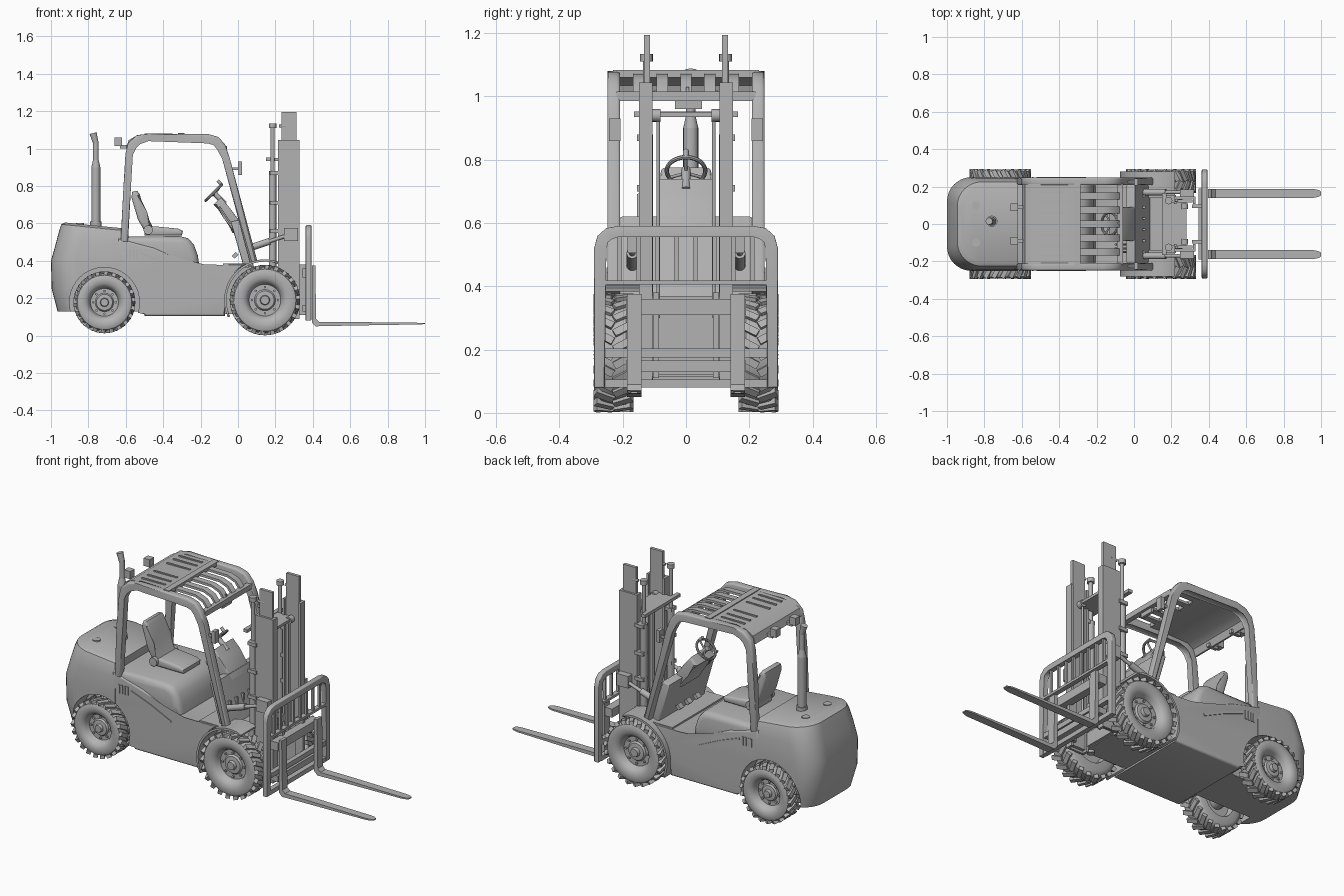
import bpy
import bmesh
from math import sin, cos, pi, radians
from mathutils import Matrix, Vector

if "Cube" in bpy.data.objects:
    bpy.data.objects.remove(bpy.data.objects["Cube"])

paint = bpy.data.materials.new("plain_grey")
paint.use_nodes = True
paint.diffuse_color = (0.45, 0.45, 0.45, 1)
paint.node_tree.nodes["Principled BSDF"].inputs["Base Color"].default_value = (0.45, 0.45, 0.45, 1)


def finish(bm, name, mirror=False, angle=35):
    bmesh.ops.recalc_face_normals(bm, faces=bm.faces)
    mesh = bpy.data.meshes.new(name)
    bm.to_mesh(mesh)
    bm.free()
    mesh.materials.append(paint)
    mesh.shade_smooth()
    mesh.set_sharp_from_angle(angle=radians(angle))
    obj = bpy.data.objects.new(name, mesh)
    bpy.context.scene.collection.objects.link(obj)
    if mirror:
        mod = obj.modifiers.new("mirror", "MIRROR")
        mod.use_axis = (False, True, False)
    return obj


def add_box(bm, xs, ys, zs, turn=Matrix()):
    size = Matrix.Diagonal((xs[1] - xs[0], ys[1] - ys[0], zs[1] - zs[0], 1))
    mid = Vector((sum(xs), sum(ys), sum(zs))) / 2
    bmesh.ops.create_cube(bm, size=1, matrix=Matrix.Translation(mid) @ turn @ size)


def add_rod(bm, p, q, r, r2=None, sides=16):
    p, q = Vector(p), Vector(q)
    turn = (q - p).to_track_quat("Z", "Y").to_matrix().to_4x4()
    bmesh.ops.create_cone(bm, cap_ends=True, segments=sides, radius1=r, radius2=r if r2 is None else r2,
                          depth=(q - p).length, matrix=Matrix.Translation((p + q) / 2) @ turn)


def add_prism(bm, pts, lo, hi, bevel=0, plane="xz", segments=3):
    place = (lambda a, b, t: (a, t, b)) if plane == "xz" else (lambda a, b, t: (t, a, b))
    caps = [[bm.verts.new(place(a, b, t)) for a, b in pts] for t in (lo, hi)]
    faces = [bm.faces.new(c) for c in caps]
    for i in range(len(pts)):
        j = (i + 1) % len(pts)
        bm.faces.new((caps[0][i], caps[0][j], caps[1][j], caps[1][i]))
    if bevel:
        edges = [e for f in faces for e in f.edges]
        bmesh.ops.bevel(bm, geom=edges, offset=bevel, segments=segments, profile=0.5,
                        affect="EDGES", clamp_overlap=True)


def ribbon(pts, width):
    # outline of a strip following a path
    pts = [Vector(p) for p in pts]
    left, right = [], []
    for i, p in enumerate(pts):
        d = (pts[min(i + 1, len(pts) - 1)] - pts[max(i - 1, 0)]).normalized()
        n = Vector((-d.y, d.x)) * width / 2
        left.append(tuple(p + n))
        right.append(tuple(p - n))
    return left + right[::-1]


def add_loft(bm, rings, closed=False):
    rows = [[bm.verts.new(p) for p in ring] for ring in rings]
    n = len(rows[0])
    for k in range(len(rows) if closed else len(rows) - 1):
        a, b = rows[k], rows[(k + 1) % len(rows)]
        for i in range(n):
            bm.faces.new((a[i], a[(i + 1) % n], b[(i + 1) % n], b[i]))
    if not closed:
        bm.faces.new(rows[0])
        bm.faces.new(rows[-1])


def add_lathe(bm, profile, mat, sides=36, closed=False):
    add_loft(bm, [[mat @ Vector((r * cos(2 * pi * i / sides), r * sin(2 * pi * i / sides), h))
                   for i in range(sides)] for r, h in profile], closed)


def prism_part(name, pts, lo, hi, bevel=0, mirror=False, plane="xz"):
    bm = bmesh.new()
    add_prism(bm, pts, lo, hi, bevel, plane)
    return finish(bm, name, mirror)


def boxes_part(name, boxes, mirror=False):
    bm = bmesh.new()
    for b in boxes:
        add_box(bm, *b)
    return finish(bm, name, mirror)


def rods_part(name, rods, mirror=False):
    bm = bmesh.new()
    for r in rods:
        add_rod(bm, *r)
    return finish(bm, name, mirror)


REAR, FRONT = (-0.714, 0.178, 0.165), (0.144, 0.19, 0.188)


# Counterweight with rounded rear corners
def weight_ring(z, back, half, slope=0):
    pts = [(-0.62, -half), (-0.62, half)]
    for i in range(9):
        a = pi / 2 * i / 8
        pts.append((back + 0.13 - 0.13 * sin(a), half - 0.13 + 0.13 * cos(a)))
    pts += [(x, -y) for x, y in pts[:1:-1]]
    return [(x, y, z - slope * (x - back)) for x, y in pts]


bm = bmesh.new()
add_loft(bm, [weight_ring(*r) for r in (
    (0.13, -0.965, 0.238), (0.25, -0.996, 0.25), (0.4, -1.0, 0.25), (0.5, -0.972, 0.245, 0.03),
    (0.565, -0.955, 0.235, 0.08), (0.595, -0.945, 0.225, 0.1), (0.605, -0.925, 0.205, 0.1))])
counterweight = finish(bm, "counterweight")

# Lower body and hood
body = prism_part("lower_body", [
    (-0.64, 0.13), (-0.5, 0.13), (-0.5, 0.105), (-0.07, 0.105), (-0.07, 0.25), (-0.03, 0.34),
    (0.05, 0.385), (-0.18, 0.368), (-0.3, 0.4), (-0.45, 0.47), (-0.64, 0.52)], -0.247, 0.247, 0.012)
prism_part("hood", [
    (-0.64, 0.37), (-0.64, 0.53), (-0.31, 0.532), (-0.265, 0.52), (-0.235, 0.485), (-0.215, 0.43),
    (-0.205, 0.36)], -0.24, 0.24, 0.035)
boxes_part("front_chassis", [((-0.1, 0.21), (-0.15, 0.15), (0.115, 0.37)),
                             ((-0.08, 0.06), (-0.24, 0.24), (0.365, 0.385))])

# Wheel wells cut out of the body
bm = bmesh.new()
for x, z, r in (REAR, FRONT):
    add_rod(bm, (x, 0.14, z), (x, 0.4, z), r + 0.022, None, 40)
wells = finish(bm, "wheel_well_cutter", True)
wells.hide_render = True
for obj in (counterweight, body):
    cut = obj.modifiers.new("wells", "BOOLEAN")
    cut.operation, cut.object, cut.solver = "DIFFERENCE", wells, "EXACT"
    graph = bpy.context.evaluated_depsgraph_get()
    mesh = bpy.data.meshes.new_from_object(obj.evaluated_get(graph))
    obj.modifiers.clear()
    obj.data = mesh
    mesh.set_sharp_from_angle(angle=radians(35))
bpy.data.objects.remove(wells)

# Side trim, vents, deck caps and front mudguards
prism_part("side_trim", ribbon([(-0.52, 0.44), (-0.4, 0.395), (-0.26, 0.33)], 0.012), 0.245, 0.252, 0, True)
boxes_part("side_vents", [((-0.6 + 0.018 * i, -0.59 + 0.018 * i), (0.245, 0.251), (0.41, 0.46))
                          for i in range(4)], True)
rods_part("deck_caps", [((-0.845, 0.1, 0.58), (-0.845, 0.1, 0.602), 0.022)], True)
arc = [(FRONT[0] + 0.212 * cos(radians(a)), FRONT[1] + 0.212 * sin(radians(a))) for a in range(70, 206, 9)]
prism_part("front_mudguard", ribbon(arc, 0.012), 0.14, 0.28, 0.003, True)

# Wheels with chevron lugs, rims and bolts
TYRE = [(0.01, 0.275), (0.12, 0.275), (0.14, 0.258), (0.26, 0.256), (0.3, 0.246), (0.45, 0.246), (0.5, 0.272),
        (0.55, 0.28), (0.62, 0.288), (0.78, 0.291), (0.88, 0.284), (0.94, 0.265), (0.94, 0.19), (0.88, 0.175),
        (0.78, 0.168), (0.55, 0.168), (0.5, 0.2), (0.01, 0.2)]
for label, (x, z, r) in (("rear", REAR), ("front", FRONT)):
    hub = Matrix.Translation((x, 0, z))
    bm = bmesh.new()
    add_lathe(bm, [(a * r, h) for a, h in TYRE], hub @ Matrix.Rotation(-pi / 2, 4, "X"), 44)
    for i in range(44):
        side = 1 if i % 2 else -1
        lug = Matrix.Rotation(2 * pi * i / 44, 4, "Y") @ Matrix.Translation((0, 0.229 + side * 0.03, 0.94 * r))
        lug = hub @ lug @ Matrix.Rotation(side * 0.5, 4, "Z") @ Matrix.Diagonal((0.024, 0.064, 0.11 * r, 1))
        bmesh.ops.create_cube(bm, size=1, matrix=lug)
    for i in range(8):
        bx, bz = x + 0.37 * r * cos(pi * i / 4), z + 0.37 * r * sin(pi * i / 4)
        add_rod(bm, (bx, 0.24, bz), (bx, 0.255, bz), 0.007, None, 6)
    finish(bm, label + "_wheels", True)
    rods_part(label + "_axle", [((x, -0.21, z), (x, 0.21, z), 0.04)])

# Overhead guard: side frames, roof panel, front bars
prism_part("guard_frame", ribbon([
    (-0.608, 0.5), (-0.592, 0.8), (-0.582, 0.97), (-0.57, 1.02), (-0.535, 1.052), (-0.48, 1.06), (-0.16, 1.058),
    (-0.115, 1.045), (-0.085, 1.01), (-0.065, 0.95), (0.085, 0.39)], 0.04), 0.208, 0.248, 0.01, True)
prism_part("roof_panel", ribbon([(-0.592, 1.0), (-0.578, 1.04), (-0.535, 1.066), (-0.31, 1.07)], 0.016),
           -0.215, 0.215)
boxes_part("roof_ribs", [((-0.5, -0.35), (y - 0.005, y + 0.005), (1.07, 1.082)) for y in (0.06, 0.12, 0.17)], True)
boxes_part("roof_crossbars", [((-0.32, -0.285), (-0.23, 0.23), (1.06, 1.083)),
                              ((-0.09, -0.06), (-0.22, 0.22), (0.985, 1.015))])
bm = bmesh.new()
for i in range(-2, 3):
    add_prism(bm, ribbon([(-0.3, 1.066), (-0.16, 1.064), (-0.11, 1.045), (-0.075, 1.0)], 0.014),
              i * 0.075 - 0.018, i * 0.075 + 0.018)
finish(bm, "roof_bars")

# Lamps and mirror
boxes_part("rear_lamps", [((-0.66, -0.62), (0.07, 0.11), (1.015, 1.06)), ((-0.63, -0.57), (0.08, 0.1), (1.0, 1.02))],
           True)
boxes_part("head_lamps", [((0.0, 0.022), (0.207, 0.243), (0.86, 0.93)), ((-0.04, 0.01), (0.22, 0.23), (0.885, 0.9))],
           True)
boxes_part("mirror", [((-0.09, -0.075), (-0.035, 0.05), (0.96, 0.99)), ((-0.085, -0.078), (0, 0.01), (0.98, 1.03))])

# Exhaust stack
rods_part("exhaust", [((-0.76, 0.015, 0.56), (-0.76, 0.015, 0.61), 0.03),
                      ((-0.76, 0.015, 0.6), (-0.76, 0.015, 0.9), 0.024),
                      ((-0.76, 0.015, 0.9), (-0.76, 0.015, 0.94), 0.024, 0.015),
                      ((-0.76, 0.015, 0.94), (-0.76, 0.015, 1.04), 0.015),
                      ((-0.76, 0.015, 1.03), (-0.775, 0.015, 1.083), 0.015, 0.019)])

# Seat
prism_part("seat_cushion", [(-0.5, 0.535), (-0.5, 0.575), (-0.45, 0.585), (-0.32, 0.572), (-0.295, 0.56),
                            (-0.3, 0.535)], -0.085, 0.085, 0.014)
prism_part("seat_back", [(-0.5, 0.56), (-0.455, 0.58), (-0.5, 0.66), (-0.525, 0.755), (-0.54, 0.775),
                         (-0.565, 0.77), (-0.57, 0.74), (-0.535, 0.62)], -0.08, 0.08, 0.014)
rods_part("seat_hinges", [((-0.48, 0.08, 0.565), (-0.48, 0.1, 0.565), 0.025)], True)

# Cowl, dashboard, steering and levers
prism_part("cowl", [(-0.04, 0.61), (0.005, 0.62), (0.085, 0.37), (0.03, 0.37)], -0.21, 0.21, 0.008)
boxes_part("cowl_ribs", [((0.045, 0.062), (y - 0.006, y + 0.006), (0.4, 0.5)) for y in (0.03, 0.09, 0.15)], True)
prism_part("dashboard", [(-0.13, 0.7), (-0.09, 0.74), (-0.05, 0.69), (0.01, 0.61), (0.03, 0.53), (-0.03, 0.55),
                         (-0.07, 0.64)], -0.09, 0.09, 0.012)
tilt = Matrix.Translation((-0.13, 0, 0.765)) @ Matrix.Rotation(-pi / 4, 4, "Y")
bm = bmesh.new()
add_lathe(bm, [(0.061 + 0.007 * cos(pi * k / 4), 0.007 * sin(pi * k / 4)) for k in range(8)], tilt, 32, True)
for k in range(3):
    a = 2 * pi * k / 3
    add_rod(bm, tilt @ Vector((0, 0, -0.01)), tilt @ Vector((0.06 * cos(a), 0.06 * sin(a), 0)), 0.005)
add_rod(bm, tilt @ Vector((0, 0, 0.008)), (-0.07, 0, 0.705), 0.014)
add_rod(bm, tilt @ Vector((0.06, 0, 0)), tilt @ Vector((0.06, 0, 0.03)), 0.009)
finish(bm, "steering_wheel")
rods_part("levers", [((-0.04, y, 0.6), (-0.1, y, 0.69), 0.005) for y in (-0.11, -0.13, -0.15)])
boxes_part("pedals", [((-0.03, 0.0), (y, y + 0.035), (0.42, 0.44), Matrix.Rotation(-0.8, 4, "Y"))
                      for y in (-0.1, -0.02, 0.06)])

# Mast rails, cross members and hydraulics
boxes_part("outer_mast", [((0.214, 0.33), (0.136, 0.148), (0.09, 1.045)), ((0.214, 0.228), (0.106, 0.148), (0.09, 1.045)),
                          ((0.316, 0.33), (0.106, 0.148), (0.09, 1.045))], True)
boxes_part("inner_mast", [((0.232, 0.314), (0.114, 0.132), (0.1, 1.195))], True)
boxes_part("mast_crossmembers", [((0.2, 0.225), (-0.14, 0.14), (z, z + h)) for z, h in
                                 ((0.12, 0.08), (0.33, 0.04))]
           + [((0.15, 0.28), (-0.115, 0.115), (0.935, 0.95)), ((0.15, 0.175), (-0.165, 0.165), (0.935, 0.953))])
boxes_part("mast_brackets", [((0.17, 0.225), (0.11, 0.155), (z, z + 0.02)) for z in (0.55, 0.7, 0.86)], True)
rods_part("lift_cylinders", [((0.185, 0.125, 0.1), (0.185, 0.125, 0.88), 0.02),
                             ((0.185, 0.125, 0.88), (0.185, 0.125, 1.13), 0.011),
                             ((0.185, 0.125, 1.11), (0.185, 0.125, 1.135), 0.02),
                             ((0.22, 0.125, 1.12), (0.26, 0.125, 1.12), 0.008)], True)
rods_part("lift_chains", [((0.27, 0.088, 0.3), (0.27, 0.088, 0.94), 0.006),
                          ((0.27, 0.08, 0.94), (0.27, 0.11, 0.94), 0.02)], True)
rods_part("tilt_cylinders", [((0.05, 0.17, 0.465), (0.17, 0.17, 0.505), 0.018),
                             ((0.17, 0.17, 0.505), (0.26, 0.17, 0.535), 0.01)], True)
boxes_part("tilt_brackets", [((0.245, 0.32), (0.145, 0.185), (0.505, 0.575))], True)

# Carriage, load backrest and forks
prism_part("backrest_frame", ribbon([(-0.273, 0.08), (-0.273, 0.52), (-0.265, 0.55), (-0.245, 0.568), (-0.215, 0.573),
                                     (0.215, 0.573), (0.245, 0.568), (0.265, 0.55), (0.273, 0.52), (0.273, 0.08)],
                                    0.035), 0.362, 0.392, 0.004, False, "yz")
boxes_part("backrest_bars", [((0.37, 0.385), (y - 0.006, y + 0.006), (0.41, 0.56)) for y in
                             (0.03, 0.09, 0.15, 0.21)], True)
boxes_part("backrest_rails", [((0.362, 0.39), (-0.26, 0.26), (z, z + h)) for z, h in
                              ((0.405, 0.014), (0.175, 0.028), (0.08, 0.026))])
boxes_part("carriage", [((0.345, 0.392), (-0.19, 0.19), (0.31, 0.36)), ((0.345, 0.392), (-0.19, 0.19), (0.13, 0.165)),
                        ((0.31, 0.36), (0.085, 0.105), (0.11, 0.38)), ((0.31, 0.36), (-0.105, -0.085), (0.11, 0.38))])
bm = bmesh.new()
add_prism(bm, [(0.395, 0.375), (0.413, 0.375), (0.418, 0.09), (0.435, 0.073), (0.6, 0.073), (0.96, 0.069),
               (0.985, 0.069), (1.0, 0.068), (1.0, 0.062), (0.985, 0.061), (0.96, 0.06), (0.6, 0.054),
               (0.415, 0.05), (0.395, 0.07)], 0.14, 0.187)
for v in bm.verts:
    squeeze = 0.45 if v.co.x > 0.99 else 0.8 if v.co.x > 0.98 else 1
    v.co.y = 0.1635 + (v.co.y - 0.1635) * squeeze
finish(bm, "forks", True)
